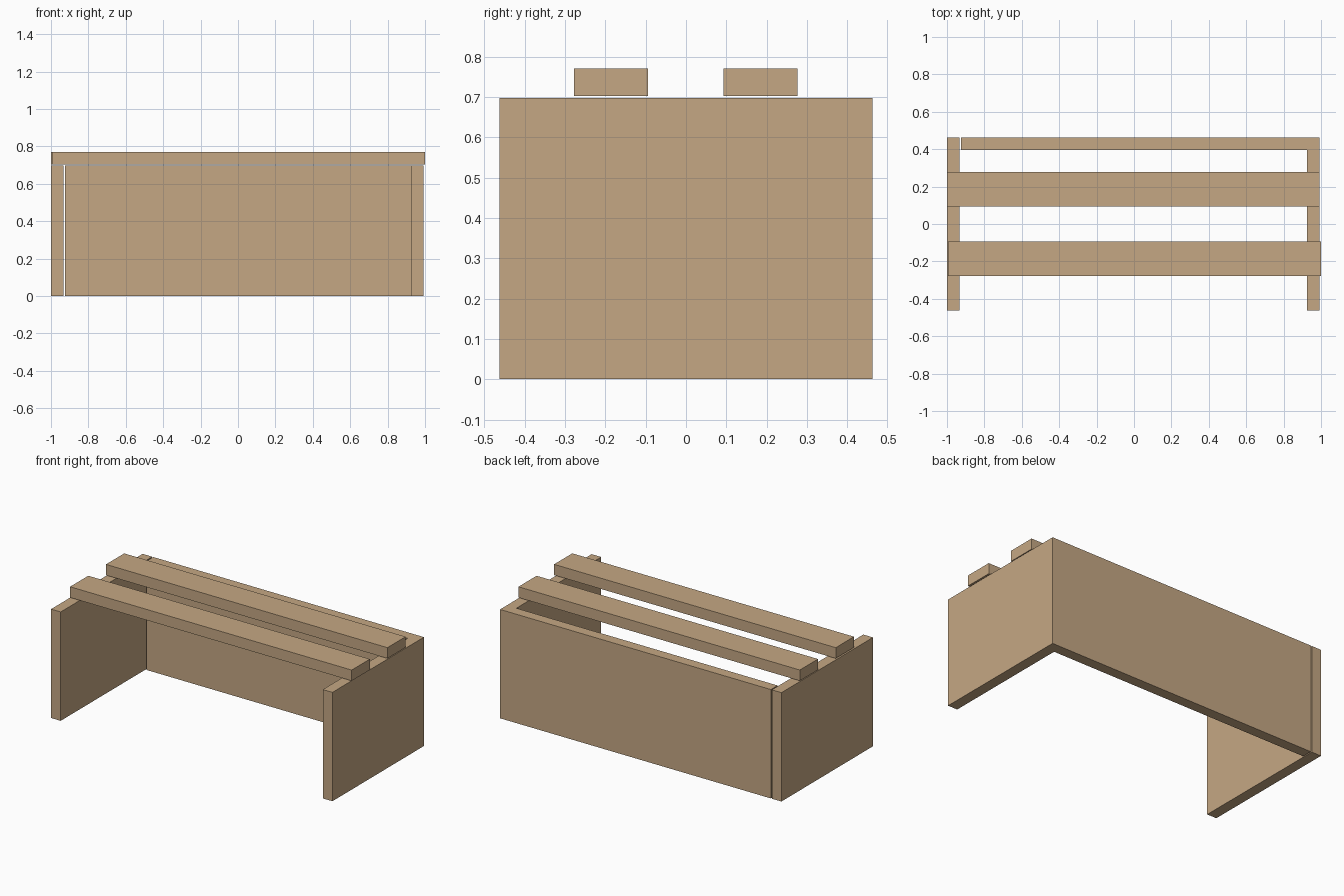
import bpy, bmesh

if "Cube" in bpy.data.objects:
    bpy.data.objects.remove(bpy.data.objects["Cube"])

def prism(name, outline, z0, z1):
    """Extrude a plan outline (counter-clockwise) from z0 up to z1."""
    bm = bmesh.new()
    base = bm.faces.new([bm.verts.new((x, y, z0)) for x, y in outline])
    top = bmesh.ops.extrude_face_region(bm, geom=[base])["geom"]
    bmesh.ops.translate(bm, vec=(0, 0, z1 - z0),
                        verts=[v for v in top if isinstance(v, bmesh.types.BMVert)])
    bmesh.ops.recalc_face_normals(bm, faces=bm.faces)
    mesh = bpy.data.meshes.new(name)
    bm.to_mesh(mesh)
    bm.free()
    mesh.materials.append(wood)
    obj = bpy.data.objects.new(name, mesh)
    bpy.context.collection.objects.link(obj)
    return obj

def rect(x0, x1, y0, y1):
    return [(x0, y0), (x1, y0), (x1, y1), (x0, y1)]

wood = bpy.data.materials.new("wood")
wood.diffuse_color = (0.56, 0.39, 0.23, 1)
wood.use_nodes = True
wood.node_tree.nodes["Principled BSDF"].inputs["Base Color"].default_value = wood.diffuse_color

HALF_DEPTH, THICK, HEIGHT = 0.463, 0.068, 0.697
RIGHT = 0.993

# Left side panel, separated from the back by a thin gap
prism("left_panel", rect(-1.0, -1.0 + THICK, -HALF_DEPTH, HALF_DEPTH), 0, HEIGHT)

# Back and right side panels, joined as one L-shaped piece
inner_x, inner_y, back_x = RIGHT - THICK, HALF_DEPTH - THICK, -0.925
prism("back_and_right_panel",
      [(back_x, inner_y), (inner_x, inner_y), (inner_x, -HALF_DEPTH),
       (RIGHT, -HALF_DEPTH), (RIGHT, HALF_DEPTH), (back_x, HALF_DEPTH)], 0, HEIGHT)

# Two top slats, hovering just above the panels
for name, x0, x1, y in (("front_slat", -0.995, 1.0, -0.186),
                        ("back_slat", -1.0, 0.993, 0.185)):
    prism(name, rect(x0, x1, y - 0.092, y + 0.092), 0.702, 0.771)
